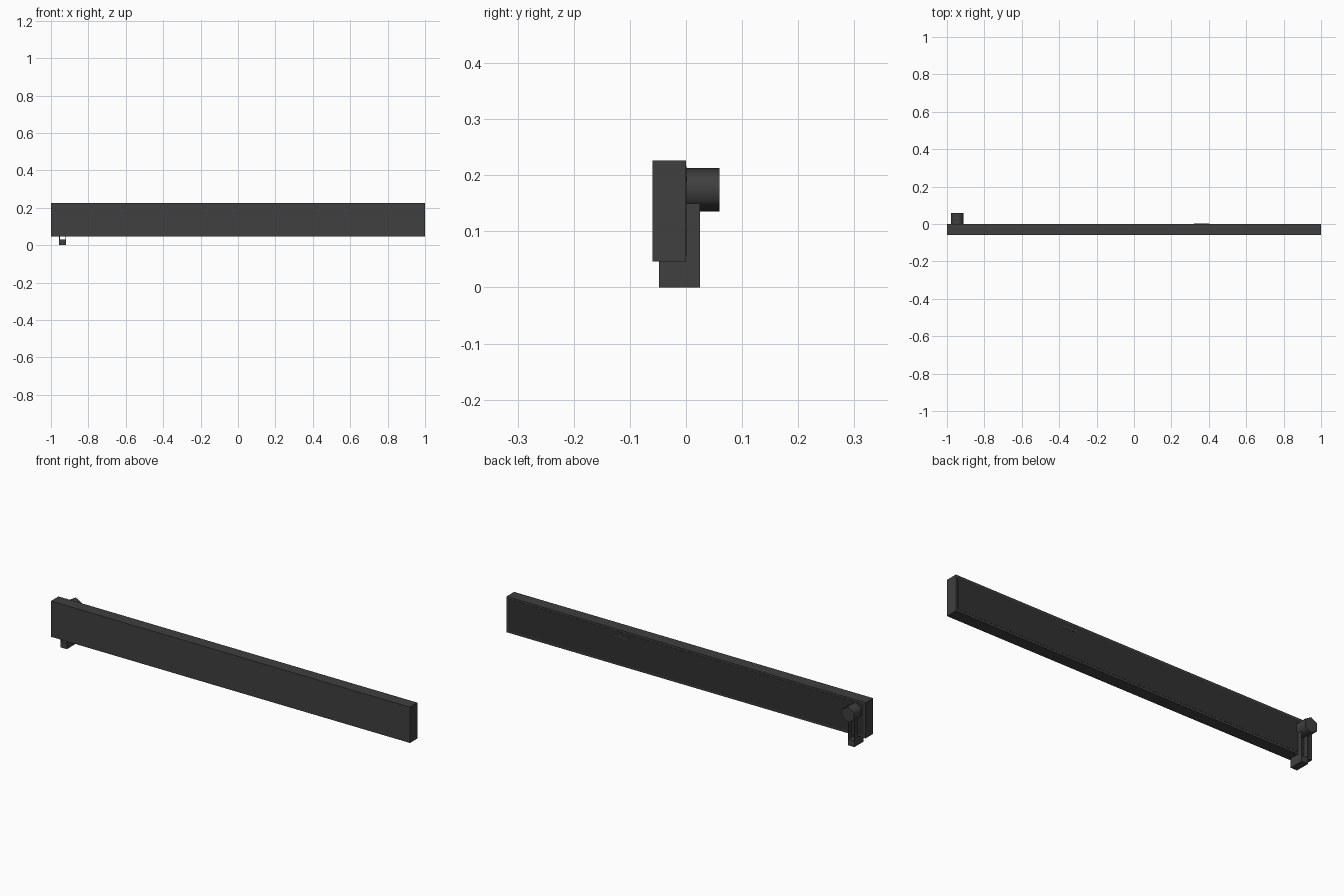
import bpy, math

if "Cube" in bpy.data.objects:
    bpy.data.objects.remove(bpy.data.objects["Cube"])


def material(name, v):
    m = bpy.data.materials.new(name)
    m.diffuse_color = (v, v, v, 1)
    m.use_nodes = True
    m.node_tree.nodes["Principled BSDF"].inputs["Base Color"].default_value = m.diffuse_color
    return m


BODY = material("charcoal", 0.05)
BACK = material("dark_charcoal", 0.03)


def box(name, x, y, z, mat):
    """Box from (min, max) ranges on each axis."""
    bpy.ops.mesh.primitive_cube_add(size=1, location=[sum(r) / 2 for r in (x, y, z)])
    o = bpy.context.object
    o.name = name
    o.scale = [r[1] - r[0] for r in (x, y, z)]
    bpy.ops.object.transform_apply(location=False, rotation=False, scale=True)
    o.data.materials.append(mat)
    return o


# Long bar and its back panel
box("bar", (-1, 1), (-0.06, 0.0), (0.046, 0.226), BODY)
box("back_panel", (-0.99, 0.99), (-0.004, 0.001), (0.056, 0.216), BACK)
box("back_slot", (0.32, 0.40), (-0.002, 0.002), (0.188, 0.198), BODY)

# Bracket: two thin cheeks joined by a foot
for side, x in (("left", -0.956), ("right", -0.923)):
    box("bracket_cheek_" + side, (x, x + 0.003), (-0.048, 0.025), (0, 0.185), BODY)
box("bracket_foot", (-0.956, -0.92), (-0.048, 0.025), (0, 0.03), BODY)

# Six-sided knob pointing backwards
bpy.ops.mesh.primitive_cylinder_add(vertices=6, radius=0.0385, depth=0.059,
                                    location=(-0.945, 0.0305, 0.174),
                                    rotation=(math.pi / 2, 0, 0))
knob = bpy.context.object
knob.name = "knob"
knob.data.materials.append(BODY)
bpy.ops.object.shade_smooth_by_angle(angle=math.radians(65))
